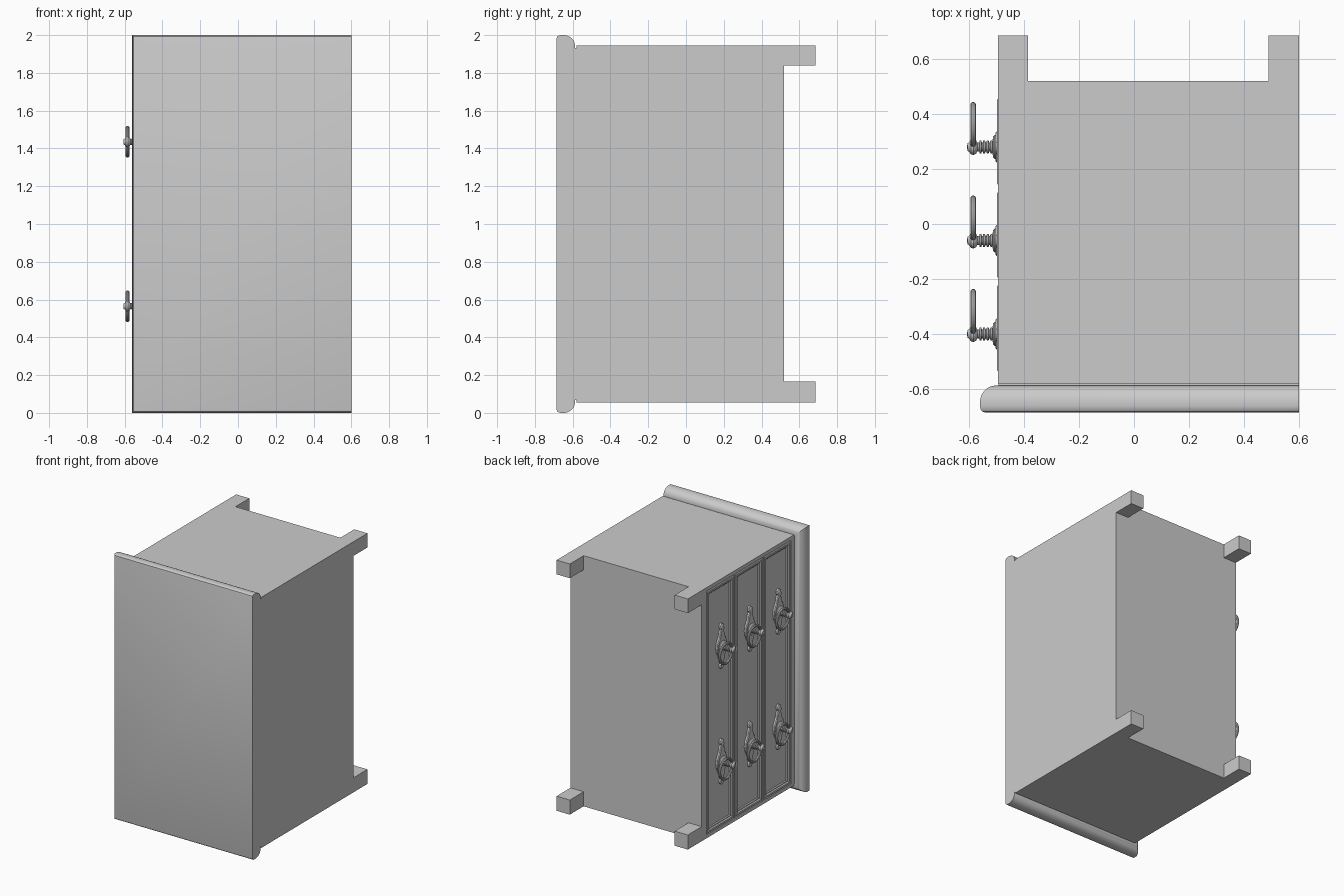
import bpy, bmesh, math
from mathutils import Matrix, Vector

cube = bpy.data.objects.get("Cube")
if cube:
    bpy.data.objects.remove(cube, do_unlink=True)

FACE = -0.495            # plane of the drawer side
BACK = 0.60
PULL_Y = (0.28, -0.06, -0.40)
PULL_Z = (0.565, 1.435)


def finish(name, bm, smooth=False):
    bmesh.ops.recalc_face_normals(bm, faces=bm.faces)
    mesh = bpy.data.meshes.new(name)
    bm.to_mesh(mesh)
    bm.free()
    obj = bpy.data.objects.new(name, mesh)
    bpy.context.collection.objects.link(obj)
    bpy.ops.object.select_all(action='DESELECT')
    obj.select_set(True)
    bpy.context.view_layer.objects.active = obj
    if smooth:
        bpy.ops.object.shade_smooth_by_angle(angle=math.radians(35))
    return obj


def box(name, lo, hi):
    lo, hi = Vector(lo), Vector(hi)
    bm = bmesh.new()
    bmesh.ops.create_cube(bm, size=1)
    bmesh.ops.scale(bm, vec=hi - lo, verts=bm.verts)
    bmesh.ops.translate(bm, vec=(lo + hi) / 2, verts=bm.verts)
    return finish(name, bm)


def loft(name, rings, smooth=False):
    """Skin a list of equally long closed rings and cap both ends."""
    bm = bmesh.new()
    loops = [[bm.verts.new(p) for p in ring] for ring in rings]
    n = len(loops[0])
    for a, b in zip(loops, loops[1:]):
        for i in range(n):
            j = (i + 1) % n
            bm.faces.new((a[i], a[j], b[j], b[i]))
    bm.faces.new(loops[0])
    bm.faces.new(loops[-1])
    return finish(name, bm, smooth)


def turned(name, profile, y, z, sides=20):
    """Lathe (x, radius) pairs about an axis along x."""
    angles = [math.tau * i / sides for i in range(sides)]
    return loft(name, [[(x, y + r * math.cos(a), z + r * math.sin(a)) for a in angles]
                       for x, r in profile], True)


# Moulded top board: rounded on three edges, flush on the plain side
edge = [(0.018, -0.685), (0.008, -0.682), (0.002, -0.674), (0, -0.662), (0, -0.642),
        (0.004, -0.625), (0.012, -0.61), (0.024, -0.598), (0.038, -0.591),
        (0.053, -0.588), (0.067, -0.588), (0.067, -0.57)]
loft("top_board", [[(-0.56 + d, y, d), (BACK, y, d), (BACK, y, 2 - d), (-0.56 + d, y, 2 - d)]
                   for d, y in edge], True)

# Carcass with a shallow opening for each drawer
carcass = box("carcass", (FACE, -0.58, 0.055), (BACK, 0.52, 1.945))
for y in PULL_Y:
    mid = y + 0.02
    cutter = box("drawer_opening", (FACE - 0.1, mid - 0.163, 0.082),
                 (FACE + 0.025, mid + 0.163, 1.918))
    cut = carcass.modifiers.new("opening", 'BOOLEAN')
    cut.operation = 'DIFFERENCE'
    cut.solver = 'EXACT'
    cut.object = cutter
    bpy.context.view_layer.objects.active = carcass
    bpy.ops.object.modifier_apply(modifier=cut.name)
    bpy.data.objects.remove(cutter, do_unlink=True)

# Legs
for side, x0, x1 in (("front", FACE, -0.385), ("back", 0.49, BACK)):
    for end, z0, z1 in (("lower", 0.055, 0.165), ("upper", 1.838, 1.945)):
        box(f"{side}_leg_{end}", (x0, 0.515, z0), (x1, 0.685, z1))

# Drawer fronts: beaded lip stepping down to a sunk panel
steps = [(0, -0.465), (0, -0.493), (0.005, -0.498), (0.018, -0.498),
         (0.024, -0.49), (0.03, -0.49), (0.036, -0.484)]
for k, y in enumerate(PULL_Y):
    def outline(d, x, mid=y + 0.02):
        hy, hz = 0.158 - d, 0.913 - d
        return [(x, mid + sy * hy, 1 + sz * hz)
                for sy, sz in ((-1, -1), (1, -1), (1, 1), (-1, 1))]
    loft(f"drawer_front_{k + 1}", [outline(d, x) for d, x in steps])

# Backplate outline: one quarter, mirrored both ways
quarter = [(0, 0.058), (0.03, 0.054), (0.055, 0.042), (0.075, 0.03), (0.105, 0.023),
           (0.128, 0.012), (0.142, 0.02), (0.158, 0.019), (0.168, 0.01)]
half = quarter + [(0.172, 0)] + [(z, -y) for z, y in reversed(quarter)]
plate = half + [(-z, y) for z, y in reversed(half[1:-1])]

# Turned post: collar, row of beads, then the knob holding the ring
post = [(-0.48, 0.044), (-0.507, 0.044), (-0.513, 0.036), (-0.515, 0.016)]
for i in range(4):
    c = -0.519 - i * 0.013
    post += [(c + 0.005, 0.016), (c + 0.003, 0.024), (c - 0.003, 0.024), (c - 0.005, 0.016)]
post += [(-0.57, 0.016), (-0.574, 0.024), (-0.583, 0.029), (-0.593, 0.027),
         (-0.599, 0.018), (-0.605, 0.014), (-0.607, 0.005)]


def ring(name, centre, major, minor, segs=32, sides=10):
    bm = bmesh.new()
    grid = []
    for i in range(segs):
        a = math.tau * i / segs
        row = []
        for j in range(sides):
            b = math.tau * j / sides
            r = major + minor * math.cos(b)
            row.append(bm.verts.new(Vector(centre) + Vector(
                (minor * math.sin(b), r * math.cos(a), r * math.sin(a)))))
        grid.append(row)
    for i in range(segs):
        a, b = grid[i], grid[(i + 1) % segs]
        for j in range(sides):
            k = (j + 1) % sides
            bm.faces.new((a[j], a[k], b[k], b[j]))
    return finish(name, bm, True)


# Ring pulls, two per drawer
for y in PULL_Y:
    for z in PULL_Z:
        loft("pull_backplate", [[(x, y + s * py, z + s * pz) for pz, py in plate]
                                for x, s in ((-0.48, 1), (-0.497, 1), (-0.503, 0.9))])
        turned("pull_post", post, y, z)
        ring("pull_ring", (-0.585, y + 0.08, z), 0.074, 0.01)
